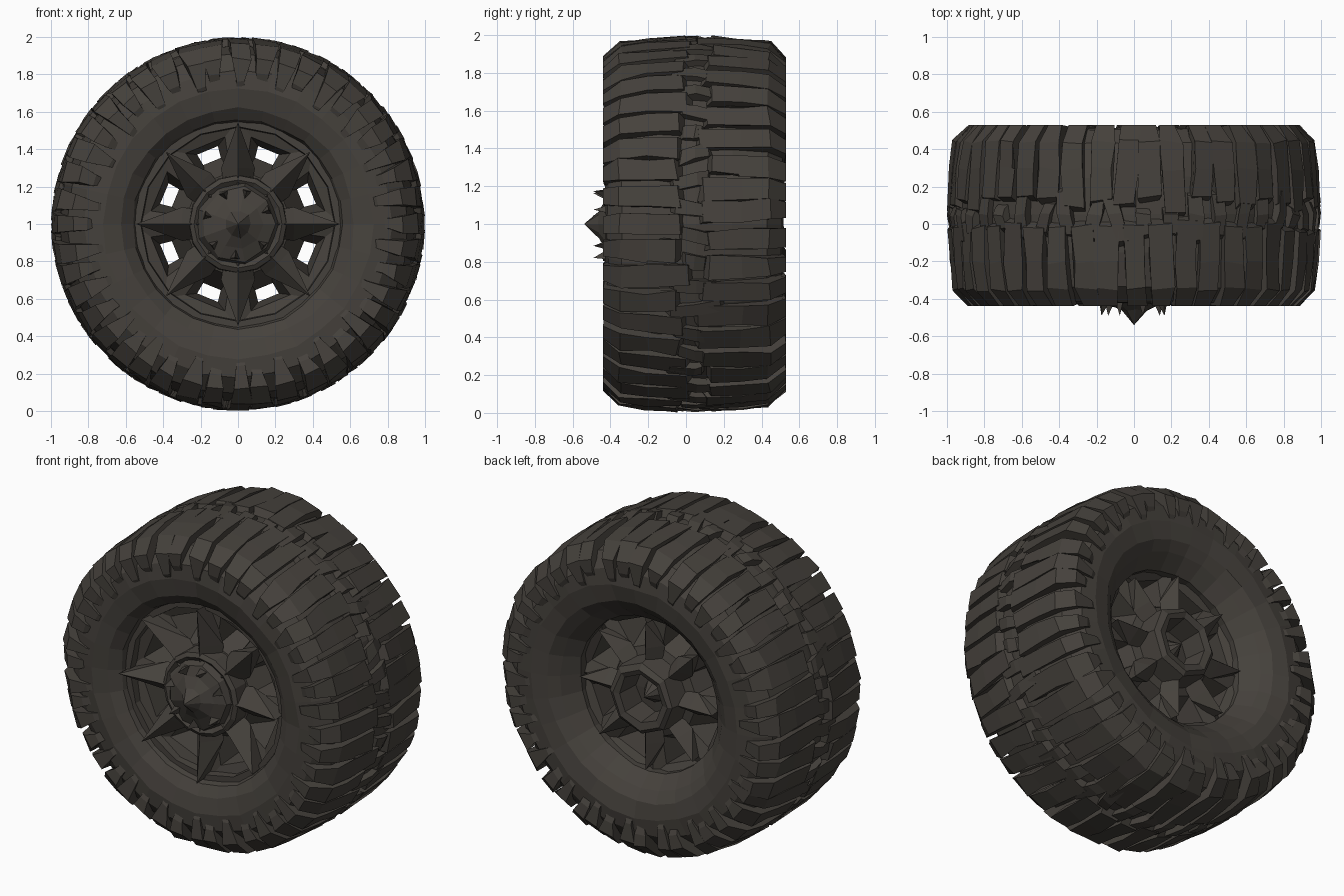
import bpy, bmesh, math, random
from mathutils import Vector

random.seed(4)
cube = bpy.data.objects.get("Cube")
if cube:
    bpy.data.objects.remove(cube, do_unlink=True)


def make_material(name, color):
    m = bpy.data.materials.new(name)
    m.use_nodes = True
    m.diffuse_color = color
    m.node_tree.nodes["Principled BSDF"].inputs["Base Color"].default_value = color
    return m


RUBBER = make_material("dusty dark brown", (0.060, 0.053, 0.045, 1))


def polar(r, y, a):
    """Point at radius r and angle a (degrees) about the axle, at depth y."""
    a = math.radians(a)
    return Vector((r * math.cos(a), y, 1 + r * math.sin(a)))


def finish(name, bm):
    bmesh.ops.recalc_face_normals(bm, faces=bm.faces)
    me = bpy.data.meshes.new(name)
    bm.to_mesh(me)
    bm.free()
    me.materials.append(RUBBER)
    ob = bpy.data.objects.new(name, me)
    bpy.context.collection.objects.link(ob)
    return ob


def bridge(bm, rings):
    """Quads between successive closed vertex rings."""
    for p, q in zip(rings, rings[1:]):
        n = len(p)
        for i in range(n):
            j = (i + 1) % n
            bm.faces.new((p[i], p[j], q[j], q[i]))


def lathe(name, profile, steps, closed=False, jitter=0.0):
    """Spin (radius, depth) points round the axle; a zero radius makes a tip."""
    bm = bmesh.new()
    rings = []
    for r, y in profile:
        ring = []
        for i in range(steps):
            dr, dy = random.uniform(-jitter, jitter), random.uniform(-jitter, jitter)
            ring.append(bm.verts.new(polar(r + dr * (r > 0), y + dy * (r > 0),
                                           360 * i / steps)))
        rings.append(ring)
    if closed:
        rings.append(rings[0])
    bridge(bm, rings)
    bmesh.ops.remove_doubles(bm, verts=bm.verts, dist=0.0001)
    return finish(name, bm)


# Tyre carcass and rim barrel in one closed section
lathe("tyre_carcass", [
    (0.53, -0.27), (0.56, -0.36), (0.62, -0.405), (0.72, -0.425), (0.82, -0.415),
    (0.91, -0.34), (0.95, -0.15), (0.96, 0.05), (0.95, 0.25), (0.91, 0.43),
    (0.82, 0.505), (0.72, 0.515), (0.62, 0.495), (0.56, 0.45), (0.48, 0.36),
    (0.48, 0.05)], 28, closed=True, jitter=0.006)


# Tread lugs: slices of a section, wide at the crown and pointed on the sidewall
def lug(bm, section, angle, half, skew):
    sides = []
    for s in (-1, 1):
        side = []
        for r, y in section:
            w = half * (0.4 + 0.6 * min(1, max(0, (r - 0.72) / 0.2)))
            w *= random.uniform(0.75, 1.2)
            r = min(r + random.uniform(-0.01, 0.006), 0.999)
            y += random.uniform(-0.012, 0.012) * (r > 0.9)
            side.append(bm.verts.new(polar(r, y, angle + s * w + skew * y)))
        sides.append(side)
    bridge(bm, sides)
    for side in sides:
        bm.faces.new(side)


def tread(name, side, mid, offset, count=44):
    bm = bmesh.new()
    step = 360 / count
    for i in range(count):
        low = 0.72 if i % 2 else 0.77
        inner = random.uniform(0.02, 0.11)
        section = [(low, 0.46), (low + 0.04, 0.478), (0.885, 0.484), (0.968, 0.395),
                   (0.986, 0.25), (0.997, inner), (0.93, inner - 0.04),
                   (0.91, 0.2), (0.86, 0.38)]
        section = [(r, mid + side * y) for r, y in section]
        lug(bm, section, i * step + offset, step * 0.42, random.uniform(-4, 4))
    finish(name, bm)


tread("front_tread_lugs", -1, 0.045, 0)
tread("rear_tread_lugs", 1, 0.045, 3)

# Interlocking blocks along the crown seam
bm = bmesh.new()
for i in range(44):
    y0 = random.uniform(-0.14, -0.03)
    y1 = random.uniform(0.10, 0.22)
    lug(bm, [(0.93, y0), (0.985, y0 + 0.03), (1.0, 0.05), (0.985, y1 - 0.03), (0.93, y1)],
        i * 360 / 44 + 5, 2.2, random.uniform(-20, 20))
finish("crown_blocks", bm)

# Deep wheel disc: eight sectors, each with a window narrowing to a waist
bm = bmesh.new()


def quad_ring(r0, r1, half, y, a):
    return [bm.verts.new(polar(r, y, a + s * half))
            for r, s in ((r0, -1), (r1, -1), (r1, 1), (r0, 1))]


for i in range(8):
    a = 22.5 + 45 * i
    bridge(bm, [quad_ring(0.20, 0.56, 22.5, -0.29, a),
                quad_ring(0.28, 0.47, 14, -0.27, a),
                quad_ring(0.365, 0.43, 8, -0.10, a),
                quad_ring(0.365, 0.43, 8, 0.12, a),
                quad_ring(0.28, 0.45, 13, 0.30, a),
                quad_ring(0.20, 0.52, 22.5, 0.33, a)])
bmesh.ops.remove_doubles(bm, verts=bm.verts, dist=0.0005)
finish("windowed_disc", bm)


# Star spokes: ridged spikes running from hub to rim
def star(name, face, ridge, tip_y, tip_r, half):
    bm = bmesh.new()
    for i in range(8):
        a = 45 * i
        root = bm.verts.new(polar(0.18, ridge, a))
        crest = bm.verts.new(polar(0.30, ridge, a))
        tip = bm.verts.new(polar(tip_r, tip_y, a))
        foot = bm.verts.new(polar(tip_r - 0.01, face, a))
        for s in (-1, 1):
            inner = bm.verts.new(polar(0.20, face, a + s * half * 1.2))
            wide = bm.verts.new(polar(0.31, face, a + s * half))
            for f in ((root, crest, wide, inner), (crest, tip, wide), (tip, foot, wide)):
                bm.faces.new(f)
    finish(name, bm)


star("front_star_spokes", -0.27, -0.38, -0.41, 0.545, 17)
star("rear_spoke_ribs", 0.31, 0.40, 0.40, 0.46, 13)

# Hub: collar, faceted dome with central point, and hollow rear boss
lathe("hub_collar", [(0.20, -0.25), (0.265, -0.25), (0.26, -0.37), (0.235, -0.385),
                     (0.20, -0.36)], 16, closed=True)
lathe("hub_dome", [(0.22, -0.20), (0.225, -0.36), (0.20, -0.405), (0.14, -0.43),
                   (0.075, -0.46), (0.0, -0.54)], 9, jitter=0.008)
lathe("rear_hub_boss", [(0.25, 0.28), (0.22, 0.44), (0.19, 0.46), (0.15, 0.45),
                        (0.13, 0.28)], 8, closed=True, jitter=0.006)
lathe("rear_hub_core", [(0.21, -0.12), (0.20, 0.30), (0.07, 0.31), (0.0, 0.42)], 8)

# Studs on the hub: small tilted three-sided spikes
bm = bmesh.new()
for a in (25, 75, 115, 165, 220, 265, 320):
    top = bm.verts.new(polar(0.18, -0.49, a))
    base = [bm.verts.new(polar(r, -0.39, a + d))
            for r, d in ((0.19, -9), (0.19, 9), (0.12, 0))]
    for k in range(3):
        bm.faces.new((base[k], base[(k + 1) % 3], top))
    bm.faces.new(base)
finish("hub_studs", bm)

# Rim lip ring inside the front opening
lathe("front_rim_lip", [(0.55, -0.28), (0.515, -0.28), (0.52, -0.33), (0.56, -0.33)],
      16, closed=True)
